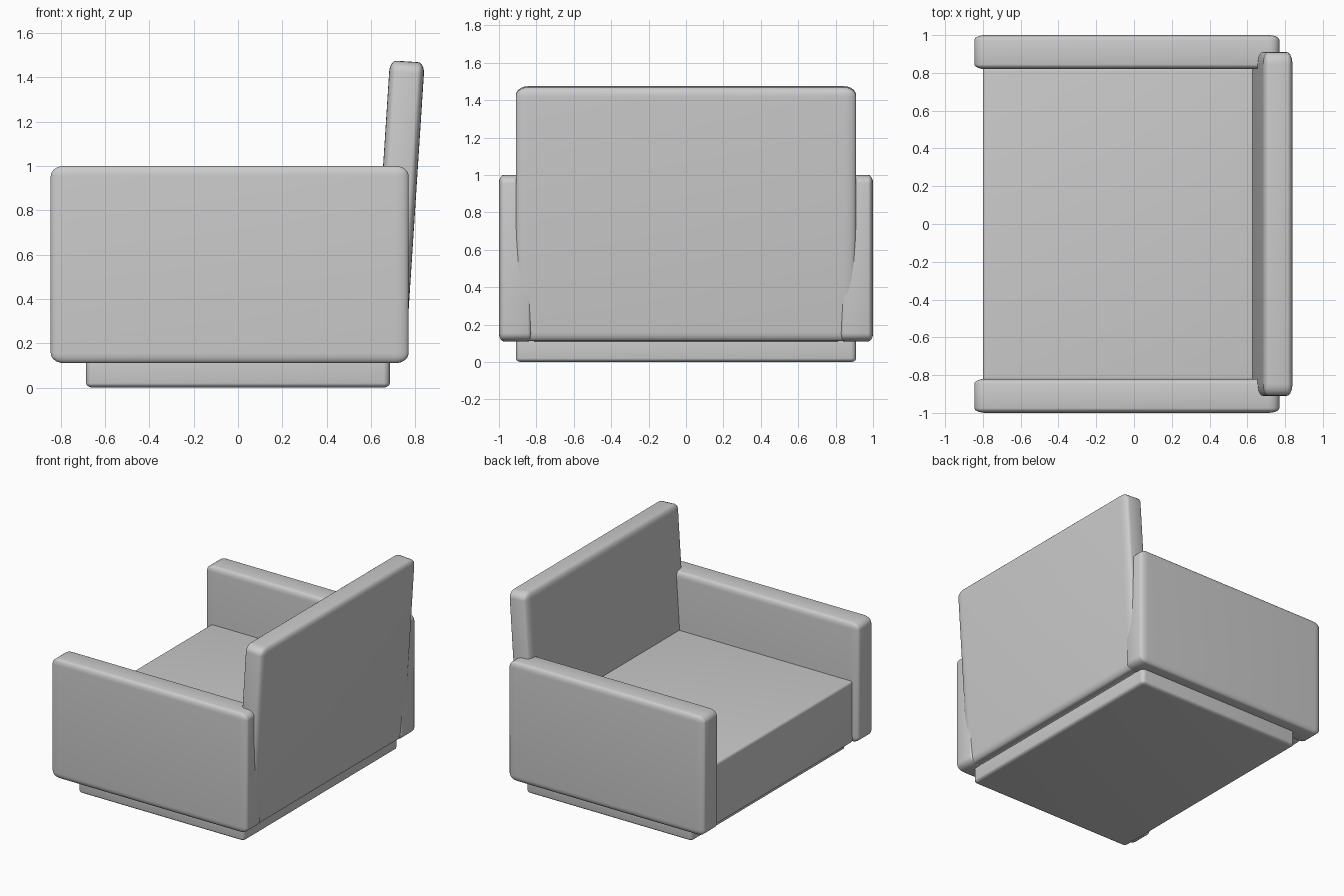
import bpy, bmesh, math
from mathutils import Matrix

if "Cube" in bpy.data.objects:
    bpy.data.objects.remove(bpy.data.objects["Cube"])


def rounded_box(name, center, size, radii, tilt=0.0):
    """Box with a separate edge radius along each axis, tilted about y."""
    bm = bmesh.new()
    bmesh.ops.create_cube(bm, size=1)
    bmesh.ops.scale(bm, vec=[s / r for s, r in zip(size, radii)], verts=bm.verts)
    bmesh.ops.bevel(bm, geom=bm.edges[:], offset=1, segments=5,
                    profile=0.5, affect='EDGES')
    bmesh.ops.scale(bm, vec=radii, verts=bm.verts)
    bm.transform(Matrix.Rotation(tilt, 4, 'Y'))
    bmesh.ops.recalc_face_normals(bm, faces=bm.faces)
    mesh = bpy.data.meshes.new(name)
    bm.to_mesh(mesh)
    bm.free()
    obj = bpy.data.objects.new(name, mesh)
    obj.location = center
    bpy.context.collection.objects.link(obj)
    bpy.ops.object.select_all(action='DESELECT')
    obj.select_set(True)
    bpy.context.view_layer.objects.active = obj
    bpy.ops.object.shade_smooth_by_angle(angle=math.radians(35))
    return obj


# Plinth under the chair
rounded_box("base", (0, 0, 0.085), (1.37, 1.82, 0.17), (0.03, 0.03, 0.02))

# Armrests on both sides
for side, label in ((1, "left"), (-1, "right")):
    rounded_box("armrest_" + label, (-0.0375, side * 0.91, 0.555),
                (1.615, 0.18, 0.89), (0.06, 0.025, 0.045))

# Seat block between the armrests, facing -x
rounded_box("seat", (-0.05, 0, 0.34), (1.5, 1.67, 0.46), (0.02, 0.025, 0.02))

# Slightly reclined backrest
rounded_box("backrest", (0.72, 0, 0.793), (0.157, 1.82, 1.36),
            (0.03, 0.065, 0.05), tilt=math.radians(3.7))
